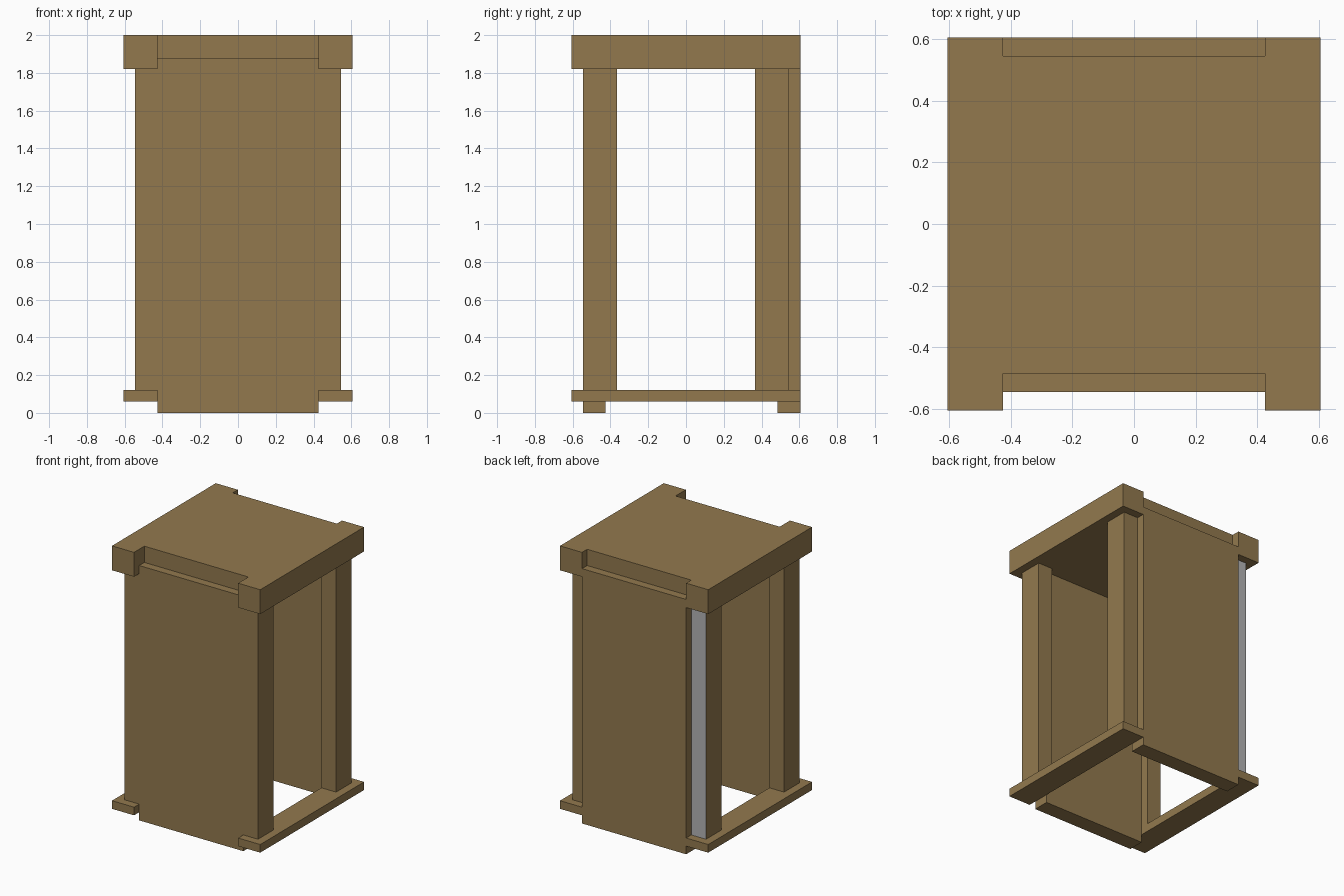
import bpy

if "Cube" in bpy.data.objects:
    bpy.data.objects.remove(bpy.data.objects["Cube"])

W = 0.605     # half width of the top and the rails
P = 0.545     # outer side of the posts
T = 0.425     # half width of the panels between the corners


def material(name, rgb):
    m = bpy.data.materials.new(name)
    m.diffuse_color = (*rgb, 1)
    m.use_nodes = True
    m.node_tree.nodes["Principled BSDF"].inputs["Base Color"].default_value = m.diffuse_color
    return m


brown = material("wood_brown", (0.288, 0.191, 0.076))
grey = material("bare_grey", (0.45, 0.45, 0.46))


def prism(name, outline, z0, z1):
    """Extrude a counter-clockwise plan outline from z0 to z1."""
    n = len(outline)
    verts = [(x, y, z) for z in (z0, z1) for x, y in outline]
    faces = [tuple(reversed(range(n))), tuple(range(n, 2 * n))]
    faces += [(i, (i + 1) % n, n + (i + 1) % n, n + i) for i in range(n)]
    mesh = bpy.data.meshes.new(name)
    mesh.from_pydata(verts, [], faces)
    mesh.materials.append(brown)
    mesh.materials.append(grey)
    ob = bpy.data.objects.new(name, mesh)
    bpy.context.collection.objects.link(ob)
    return ob


def box(name, x0, x1, y0, y1, z0, z1):
    return prism(name, [(x0, y0), (x1, y0), (x1, y1), (x0, y1)], z0, z1)


# Thick top with a notch at the front and a shallower one at the back
prism("top_slab", [(-W, -W), (-T, -W), (-T, -0.485), (T, -0.485), (T, -W), (W, -W),
                   (W, W), (T, W), (T, P), (-T, P), (-T, W), (-W, W)], 1.82, 2.0)

# Front and back panels, with tabs reaching below the rails and into the top
box("front_panel", -T, T, -P, -T, 0, 1.88)
box("back_panel", -T, T, 0.485, W, 0, 1.88)

# Corner posts and bottom rails on both sides
for side, s in (("left", -1), ("right", 1)):
    px = sorted((s * T, s * P))
    rx = sorted((s * T, s * W))
    box(side + "_front_post", *px, -P, -0.365, 0.12, 1.82)
    post = box(side + "_back_post", *px, 0.365, P, 0.12, 1.82)
    box(side + "_bottom_rail", *rx, -W, W, 0.06, 0.12)
    # The rear of the left back post is left bare
    if s < 0:
        for f in post.data.polygons:
            if f.normal.y > 0.9:
                f.material_index = 1
